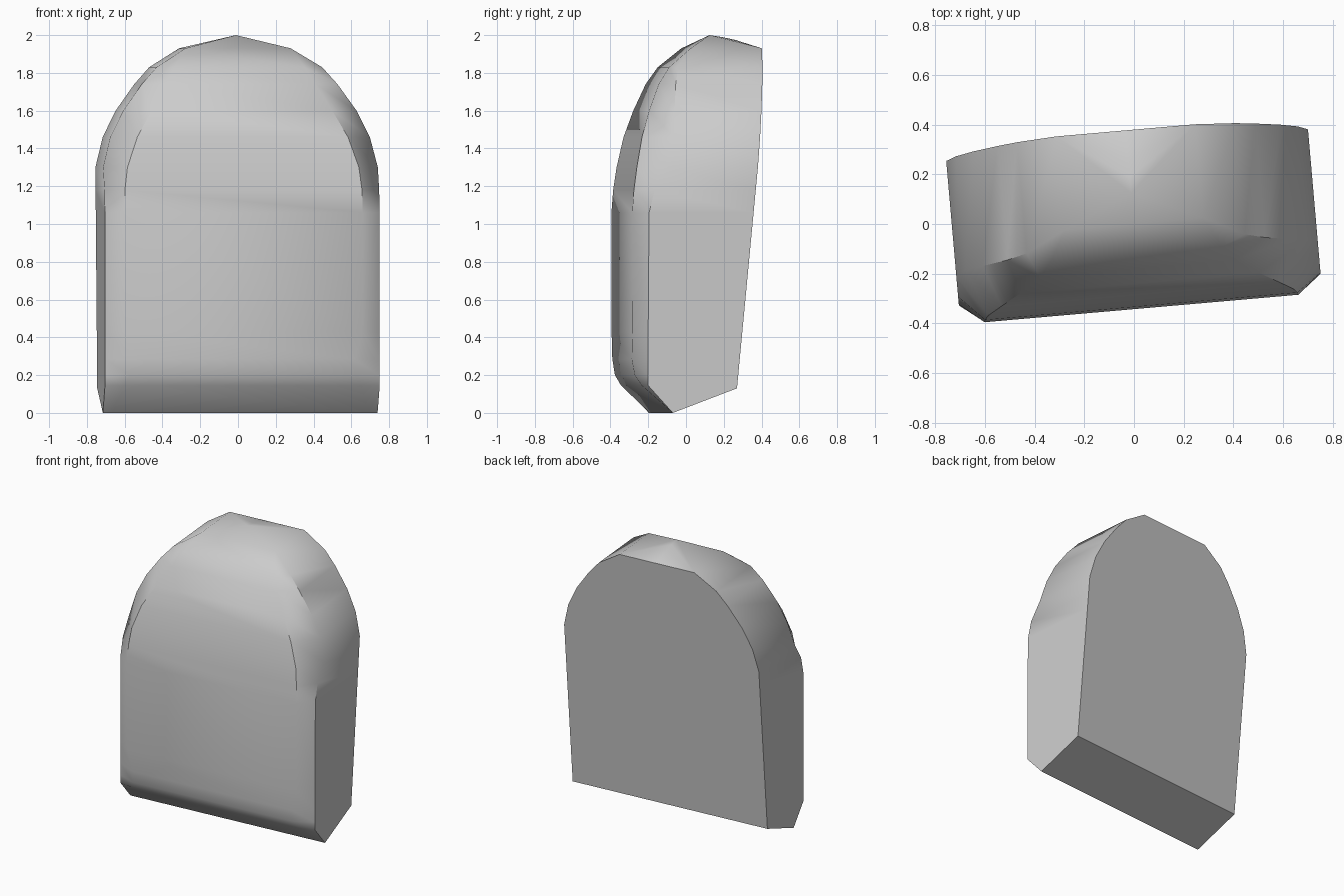
import bpy
import bmesh
import math
from mathutils import Matrix, Vector

default = bpy.data.objects.get("Cube")
if default:
    bpy.data.objects.remove(default, do_unlink=True)

TURN = math.radians(5)        # whole body is turned slightly about z
BACK_BOTTOM = 0.13            # height of the rear lower edge


def back_depth(z):
    """Depth of the flat, slightly leaning back at a given height."""
    return 0.207 + 0.095 * (z - BACK_BOTTOM)


# Cross-sections: height, front half width, front depth, half width, side corner depth
SECTIONS = [
    (0.0, 0.68, -0.134, 0.73, -0.134),
    (0.145, 0.63, -0.29, 0.73, -0.265),
    (0.2, 0.6, -0.325, 0.73, -0.265),
    (0.285, 0.59, -0.34, 0.73, -0.265),
    (0.43, 0.633, -0.34, 0.73, -0.265),
    (1.06, 0.633, -0.341, 0.73, -0.26),
    (1.18, 0.63, -0.332, 0.73, -0.23),
    (1.3, 0.615, -0.315, 0.73, -0.15),
    (1.46, 0.56, -0.283, 0.69, -0.125),
    (1.6, 0.48, -0.238, 0.62, -0.115),
    (1.74, 0.395, -0.18, 0.52, -0.1),
    (1.83, 0.345, -0.12, 0.44, -0.08),
    (1.93, 0.28, 0.0, 0.28, 0.0),
]

# Crown ridge from the back edge to the peak: depth, height
RIDGE = [(0.378, 1.93), (0.34, 1.95), (0.26, 1.975), (0.19, 1.99), (0.125, 2.0)]

bm = bmesh.new()

# Rings run back, side corner, front corner, mirrored across the middle
rings = []
for z, front_w, front_y, side_w, side_y in SECTIONS:
    back_z = max(z, BACK_BOTTOM)
    half = [
        (side_w, back_depth(back_z), back_z),
        (side_w, side_y, z),
        (front_w, front_y, z),
    ]
    coords = half + [(-x, y, h) for x, y, h in reversed(half)]
    rings.append([bm.verts.new(c) for c in coords])

# Walls around the front and both sides
for low, high in zip(rings, rings[1:]):
    for i in range(5):
        bm.faces.new((low[i], low[i + 1], high[i + 1], high[i]))

# Sloping underside
bm.faces.new(rings[0])

# Peaked crown
ridge = [bm.verts.new((0, y, z)) for y, z in RIDGE]
top = rings[-1]
for back, front in ((top[0], top[2]), (top[5], top[3])):
    for a, b in zip(ridge, ridge[1:]):
        bm.faces.new((back, a, b))
    bm.faces.new((back, ridge[-1], front))
bm.faces.new((top[2], top[3], ridge[-1]))

# Flat back
bm.faces.new([r[0] for r in rings] + [ridge[0]] + [r[5] for r in reversed(rings)])

bmesh.ops.remove_doubles(bm, verts=bm.verts, dist=0.0005)
bmesh.ops.recalc_face_normals(bm, faces=bm.faces)
bmesh.ops.rotate(bm, verts=bm.verts, cent=Vector(), matrix=Matrix.Rotation(TURN, 3, 'Z'))

mesh = bpy.data.meshes.new("rounded_slab")
bm.to_mesh(mesh)
bm.free()
slab = bpy.data.objects.new("rounded_slab", mesh)
bpy.context.collection.objects.link(slab)

# Single plain grey
grey = bpy.data.materials.new("plain_grey")
grey.use_nodes = True
colour = (0.6, 0.6, 0.6, 1)
grey.diffuse_color = colour
grey.node_tree.nodes["Principled BSDF"].inputs["Base Color"].default_value = colour
mesh.materials.append(grey)

# Smooth bevels, crisp outer edges
bpy.ops.object.select_all(action='DESELECT')
slab.select_set(True)
bpy.context.view_layer.objects.active = slab
bpy.ops.object.shade_smooth_by_angle(angle=math.radians(42))
